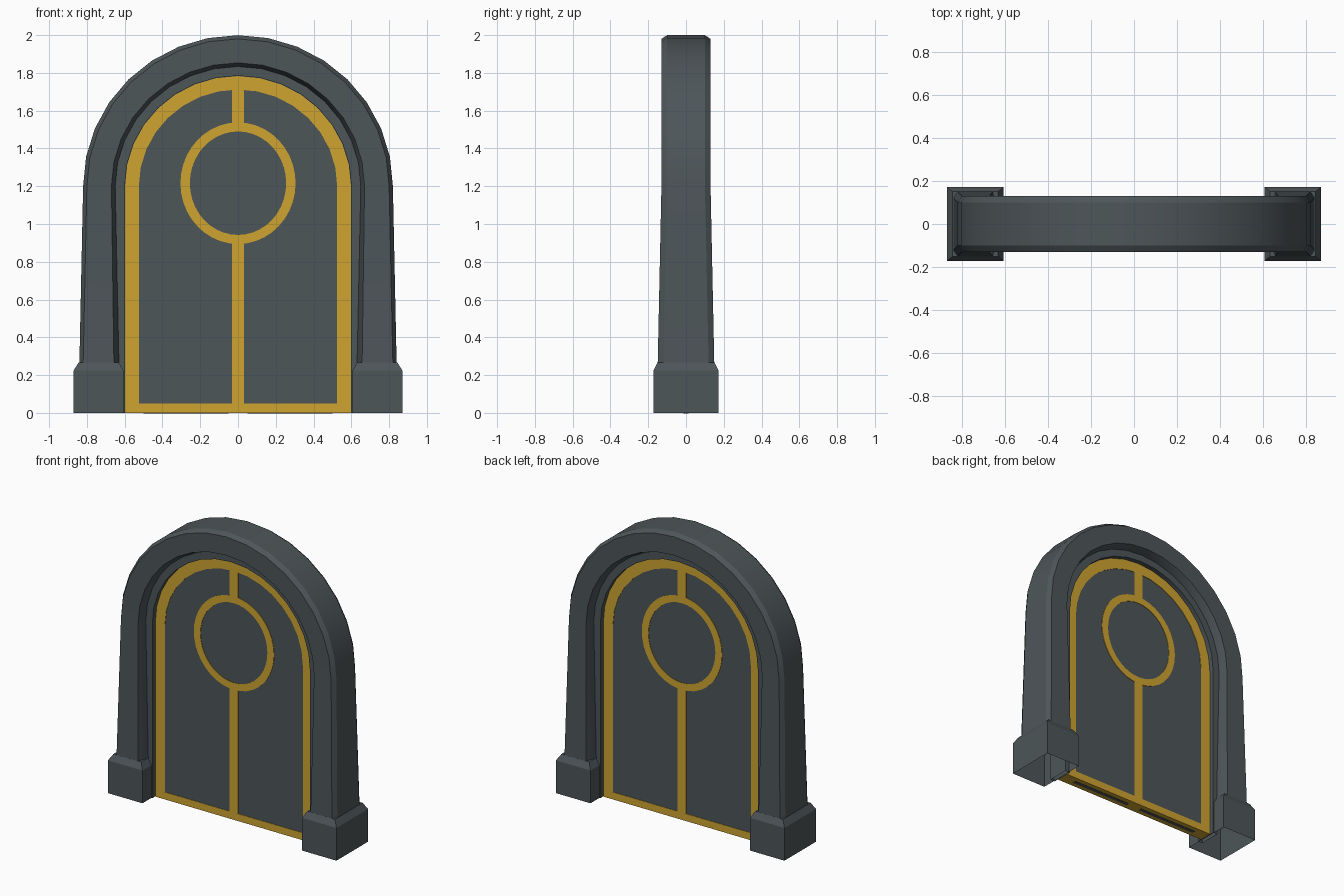
import bpy, bmesh, math

if "Cube" in bpy.data.objects:
    bpy.data.objects.remove(bpy.data.objects["Cube"])

SPRING, SQUASH, N = 1.2, 0.975, 16   # arch springing height, height ratio, segments


def material(name, rgb):
    m = bpy.data.materials.new(name)
    m.diffuse_color = (*rgb, 1)
    m.use_nodes = True
    m.node_tree.nodes["Principled BSDF"].inputs["Base Color"].default_value = m.diffuse_color
    return m


STONE = material("slate_grey", (0.075, 0.092, 0.099))
GOLD = material("gold", (0.62, 0.37, 0.03))


def make(name, verts, faces, *mats, smooth=False):
    me = bpy.data.meshes.new(name)
    me.from_pydata(verts, [], faces)
    bm = bmesh.new()
    bm.from_mesh(me)
    bmesh.ops.recalc_face_normals(bm, faces=bm.faces)
    bm.to_mesh(me)
    bm.free()
    for m in mats:
        me.materials.append(m)
    ob = bpy.data.objects.new(name, me)
    bpy.context.collection.objects.link(ob)
    if smooth:
        bpy.ops.object.select_all(action='DESELECT')
        ob.select_set(True)
        bpy.context.view_layer.objects.active = ob
        bpy.ops.object.shade_smooth_by_angle(angle=math.radians(25))
    return ob


def arch(r, z0, r0=None):
    """Outline from right foot over the arch to left foot, as (x, z)."""
    r0 = r if r0 is None else r0
    arc = [(r * math.cos(math.pi * i / N), SPRING + r * SQUASH * math.sin(math.pi * i / N))
           for i in range(N + 1)]
    return [(r0, z0)] + arc + [(-r0, z0)]


def sweep(name, section, z0):
    """section: (radius at arch, y at arch, radius at foot, y at foot)."""
    verts, k = [], len(section)
    lines = [arch(r, z0, r0) for r, y, r0, y0 in section]
    count = len(lines[0])
    for i in range(count):
        for (r, y, r0, y0), line in zip(section, lines):
            verts.append((line[i][0], y0 if i in (0, count - 1) else y, line[i][1]))
    faces = [(i * k + j, i * k + (j + 1) % k, (i + 1) * k + (j + 1) % k, (i + 1) * k + j)
             for i in range(count - 1) for j in range(k)]
    return make(name, verts, faces, STONE, smooth=True)


def strip(name, outer, inner, ya, yb, mat, closed=True):
    """Thin plate between two outlines with equal point counts."""
    n = len(outer)
    verts = [(x, y, z) for y in (ya, yb) for loop in (outer, inner) for x, z in loop]
    faces = []
    for i in range(n if closed else n - 1):
        j = (i + 1) % n
        a, b, c, d = 0, n, 2 * n, 3 * n
        faces += [(a + i, a + j, b + j, b + i), (c + i, c + j, d + j, d + i),
                  (a + i, a + j, c + j, c + i), (b + i, b + j, d + j, d + i)]
    return make(name, verts, faces, mat)


def box(name, x0, x1, y0, y1, z0, z1, mat):
    verts = [(x, y, z) for x in (x0, x1) for y in (y0, y1) for z in (z0, z1)]
    faces = [(0, 1, 3, 2), (4, 6, 7, 5), (0, 4, 5, 1), (2, 3, 7, 6), (0, 2, 6, 4), (1, 5, 7, 3)]
    return make(name, verts, faces, mat)


# Outer arch with chamfered edges, front half mirrored to the back
half = [(0.65, 0.075, 0.63, 0.075), (0.67, 0.13, 0.657, 0.15),
        (0.80, 0.13, 0.82, 0.15), (0.82, 0.10, 0.84, 0.12)]
flip = [(r, -y, r0, -y0) for r, y, r0, y0 in half]
sweep("outer_arch", flip + half[::-1], 0.25)

# Stepped inner door frame
sweep("inner_frame", [(0.655, -0.075, 0.635, -0.075), (0.60, -0.075, 0.60, -0.075),
                      (0.60, 0.075, 0.60, 0.075), (0.655, 0.075, 0.635, 0.075)], 0.0)

# Foot blocks with sloped shoulders, open underneath
for side, s in (("right", 1), ("left", -1)):
    levels = [(0.607, 0.87, 0.172, 0), (0.607, 0.87, 0.172, 0.225), (0.632, 0.843, 0.15, 0.268)]
    verts = [(s * x, y, z) for a, b, h, z in levels
             for x, y in ((a, -h), (b, -h), (b, h), (a, h))]
    faces = [(4 * l + i, 4 * l + (i + 1) % 4, 4 * l + 4 + (i + 1) % 4, 4 * l + 4 + i)
             for l in (0, 1) for i in range(4)] + [(8, 9, 10, 11)]
    make(side + "_foot_block", verts, faces, STONE)

# Door slab, with gold underside
D = 0.042
outline = arch(0.60, 0.0)
n = len(outline)
door = make("door", [(x, y, z) for y in (-D, D) for x, z in outline],
            [tuple(range(n)), tuple(range(n, 2 * n))] +
            [(i, (i + 1) % n, n + (i + 1) % n, n + i) for i in range(n)], STONE, GOLD)
for p in door.data.polygons:
    if p.normal.z < -0.9 and p.center.z < 0.01:
        p.material_index = 1
for s in (-1, 1):
    box("underside_slot", *sorted((s * 0.05, s * 0.5)), -0.012, 0.012, -0.002, 0.001, STONE)


# Gold inlay on both door faces
def ellipse(a, b, count=40):
    return [(a * math.cos(2 * math.pi * i / count), 1.216 + b * math.sin(2 * math.pi * i / count))
            for i in range(count)]


for side, s in (("front", -1), ("back", 1)):
    ya, yb = s * (D - 0.001), s * (D + 0.003)
    lo, hi = min(ya, yb), max(ya, yb)
    strip(side + "_border", arch(0.598, 0.0), arch(0.525, 0.05), ya, yb, GOLD)
    strip(side + "_ring", ellipse(0.305, 0.322), ellipse(0.255, 0.274), ya, yb, GOLD)
    box(side + "_lower_bar", -0.033, 0.033, lo, hi, 0.05, 0.90, GOLD)
    box(side + "_upper_bar", -0.033, 0.033, lo, hi, 1.53, 1.712, GOLD)
